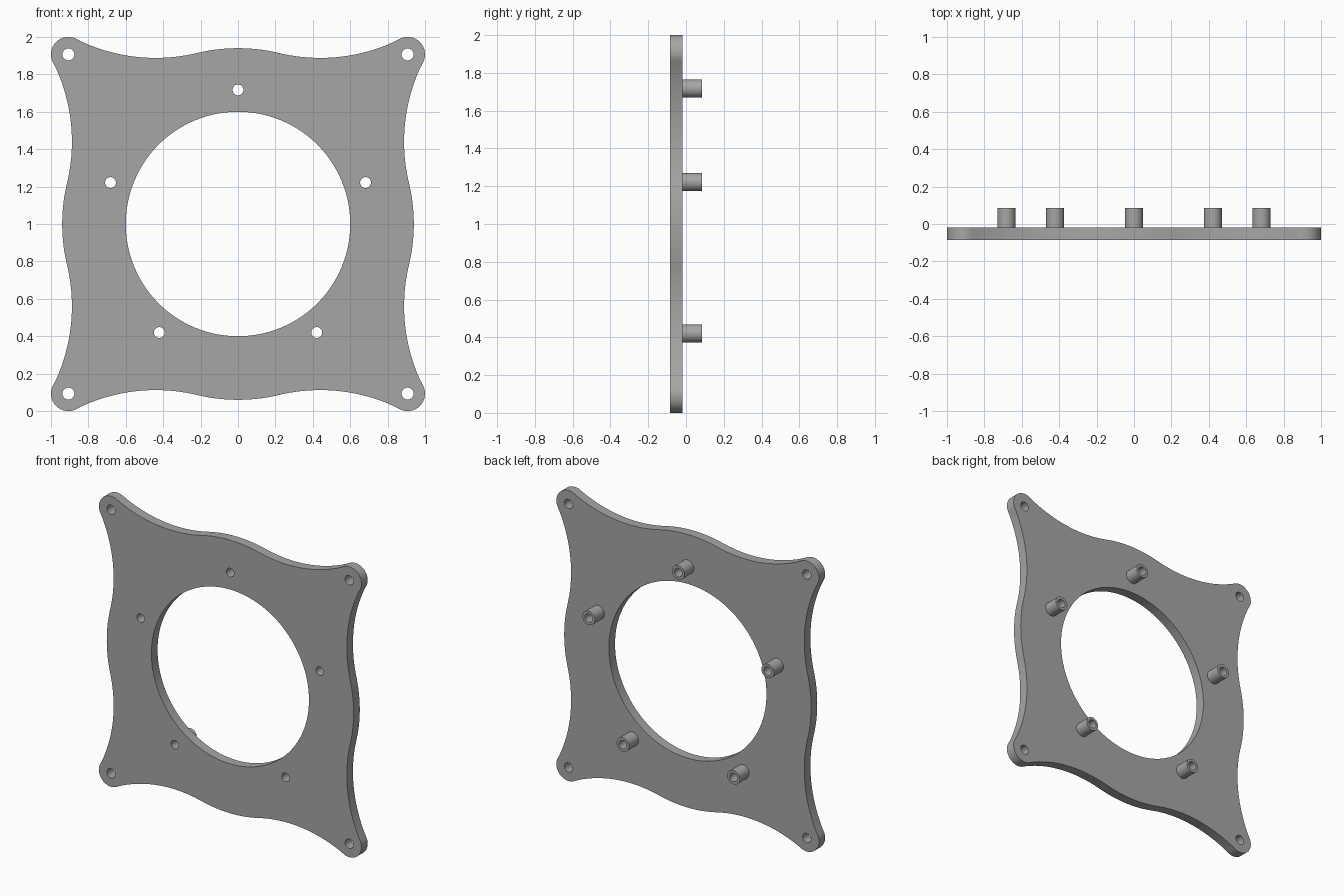
import bpy
import bmesh
from math import atan2, cos, hypot, pi, radians, sin, tau

cube = bpy.data.objects.get("Cube")
if cube:
    bpy.data.objects.remove(cube, do_unlink=True)

# Main dimensions, measured from the centre of the plate
MID_Z = 1.0
FRONT, BACK, TIP = -0.085, -0.018, 0.085
CORNER, CORNER_R, CORNER_HOLE_R = 0.907, 0.093, 0.032
BULGE_R = 0.94
WAIST = (0.44, 1.835)          # centre of the concave edge arc
OPENING_R = 0.6
BOLT_CIRCLE_R, BOLT_R, POST_R = 0.717, 0.029, 0.048

grey = bpy.data.materials.new("plain grey")
grey.use_nodes = True
colour = (0.38, 0.38, 0.38, 1)
grey.diffuse_color = colour
grey.node_tree.nodes["Principled BSDF"].inputs["Base Color"].default_value = colour


def arc(centre, radius, start, end, steps):
    """Points along an arc, leaving out the end point."""
    angles = [start + (end - start) * i / steps for i in range(steps)]
    return [(centre[0] + radius * cos(a), centre[1] + radius * sin(a)) for a in angles]


def circle(centre, radius, steps=40):
    return arc(centre, radius, 0, tau, steps)


def plate_outline():
    """Chain of tangent arcs for one eighth, mirrored and turned all round."""
    lean = atan2(WAIST[1], WAIST[0])
    to_corner = atan2(CORNER - WAIST[1], CORNER - WAIST[0])
    waist_r = hypot(*WAIST) - BULGE_R
    eighth = arc((0, 0), BULGE_R, pi / 2, lean, 10)
    eighth += arc(WAIST, waist_r, lean - pi, to_corner, 24)
    eighth += arc((CORNER, CORNER), CORNER_R, to_corner + pi, pi / 4, 10)
    tip = CORNER + CORNER_R * cos(pi / 4)
    quarter = eighth + [(tip, tip)] + [(z, x) for x, z in reversed(eighth[1:])]
    outline = []
    for _ in range(4):
        outline += quarter
        quarter = [(z, -x) for x, z in quarter]
    return outline


def extruded(name, loops, y_from, y_to):
    """Fill an outline with its holes and give it thickness along y."""
    bm = bmesh.new()
    edges = []
    for loop in loops:
        verts = [bm.verts.new((x, y_from, z + MID_Z)) for x, z in loop]
        edges += [bm.edges.new((v, verts[i - 1])) for i, v in enumerate(verts)]
    bmesh.ops.triangle_fill(bm, use_beauty=True, edges=edges, normal=(0, -1, 0))
    made = bmesh.ops.extrude_face_region(bm, geom=bm.faces[:])["geom"]
    moved = [g for g in made if isinstance(g, bmesh.types.BMVert)]
    bmesh.ops.translate(bm, verts=moved, vec=(0, y_to - y_from, 0))
    bmesh.ops.recalc_face_normals(bm, faces=bm.faces[:])
    mesh = bpy.data.meshes.new(name)
    bm.to_mesh(mesh)
    bm.free()
    mesh.materials.append(grey)
    obj = bpy.data.objects.new(name, mesh)
    bpy.context.collection.objects.link(obj)
    bpy.ops.object.select_all(action="DESELECT")
    obj.select_set(True)
    bpy.context.view_layer.objects.active = obj
    bpy.ops.object.shade_smooth_by_angle(angle=radians(30))
    return obj


# Five bolt positions, one at the top
bolts = [(BOLT_CIRCLE_R * sin(tau * i / 5), BOLT_CIRCLE_R * cos(tau * i / 5))
         for i in range(5)]

# Plate with the large opening, bolt holes and corner holes
holes = [circle((0, 0), OPENING_R, 128)]
holes += [circle(p, BOLT_R) for p in bolts]
holes += [circle((sx * CORNER, sz * CORNER), CORNER_HOLE_R)
          for sx in (-1, 1) for sz in (-1, 1)]
extruded("mounting_plate", [plate_outline()] + holes, FRONT, BACK)

# Hollow standoffs on the back
for number, p in enumerate(bolts, 1):
    extruded(f"standoff_{number}", [circle(p, POST_R), circle(p, BOLT_R)], BACK, TIP)
